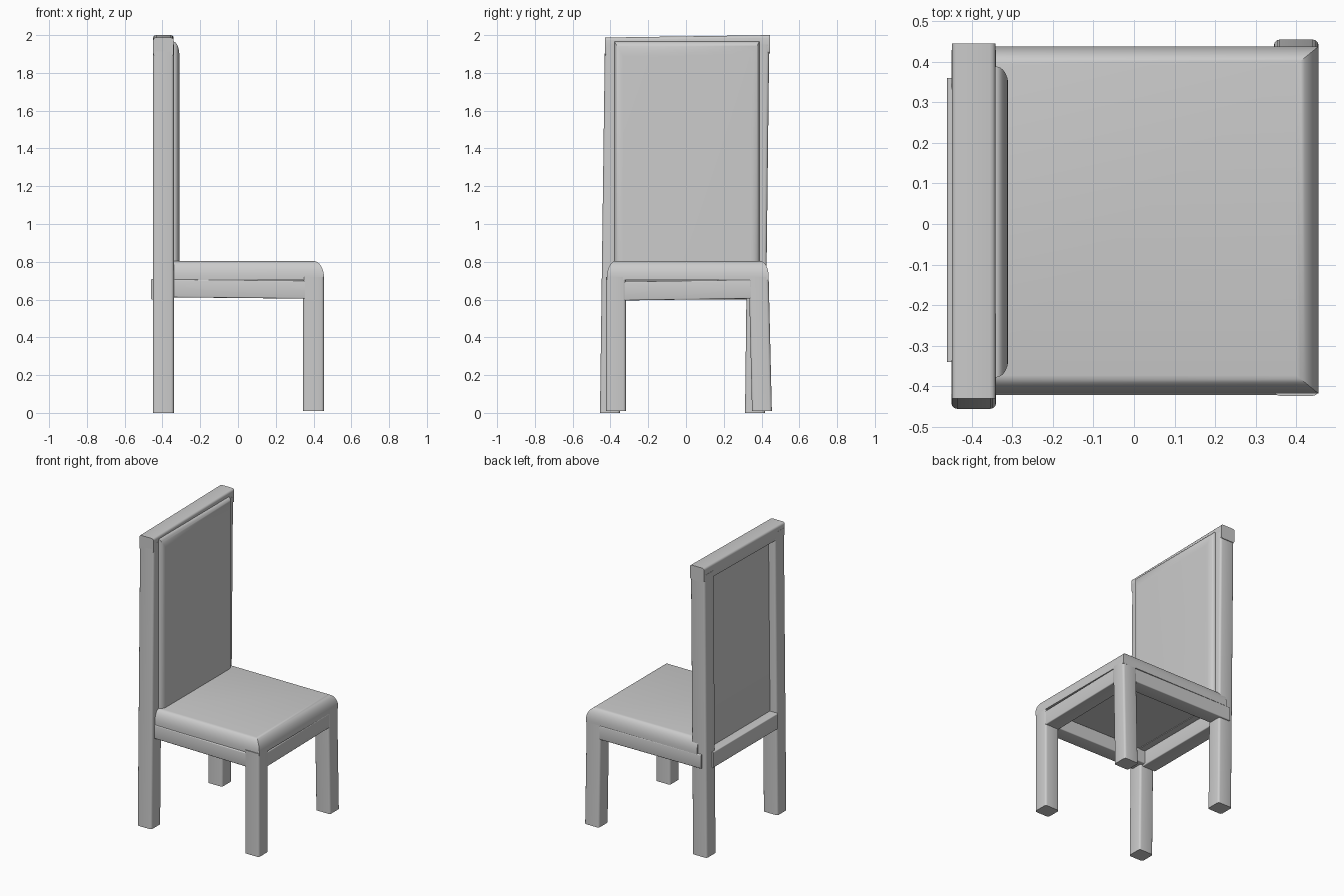
import bpy, bmesh, math
from mathutils import Vector

if "Cube" in bpy.data.objects:
    bpy.data.objects.remove(bpy.data.objects["Cube"])


def finish(name, bm, angle=35):
    bmesh.ops.recalc_face_normals(bm, faces=bm.faces)
    mesh = bpy.data.meshes.new(name)
    bm.to_mesh(mesh)
    bm.free()
    ob = bpy.data.objects.new(name, mesh)
    bpy.context.collection.objects.link(ob)
    bpy.ops.object.select_all(action='DESELECT')
    ob.select_set(True)
    bpy.context.view_layer.objects.active = ob
    bpy.ops.object.shade_smooth_by_angle(angle=math.radians(angle))
    return ob


def beam(name, start, end, size, axis, bevel=0.014):
    """Softened rectangular bar, sheared from start to end along an axis."""
    bm = bmesh.new()
    bmesh.ops.create_cube(bm, size=1)
    a, b = Vector(start), Vector(end)
    for v in bm.verts:
        p = a.lerp(b, v.co[axis] + 0.5)
        for i in range(3):
            if i != axis:
                p[i] += v.co[i] * size[i]
        v.co = p
    long_edges = [e for e in bm.edges
                  if abs((e.verts[0].co - e.verts[1].co)[axis]) > 0.2]
    bmesh.ops.bevel(bm, geom=long_edges, offset=bevel, segments=3,
                    profile=0.5, affect='EDGES')
    return finish(name, bm)


def cushion(name, lo, hi, depth, inset, to_point, steps=8):
    """Pillow: rectangular rings domed inwards; inset = (u0, u1, v0, v1)."""
    bm = bmesh.new()
    rings = []
    profile = [(0, 0)] + [(1 - math.cos(t), 0.15 + 0.85 * math.sin(t)) for t in
                          [math.pi / 2 * i / steps for i in range(steps + 1)]]
    for k, h in profile:
        u0, u1 = lo[0] + inset[0] * k, hi[0] - inset[1] * k
        v0, v1 = lo[1] + inset[2] * k, hi[1] - inset[3] * k
        rings.append([bm.verts.new(to_point(u, v, depth * h))
                      for u, v in ((u0, v0), (u1, v0), (u1, v1), (u0, v1))])
    for r, s in zip(rings, rings[1:]):
        for i in range(4):
            j = (i + 1) % 4
            bm.faces.new((r[i], r[j], s[j], s[i]))
    bm.faces.new(rings[0])
    bm.faces.new(rings[-1])
    return finish(name, bm)


# Legs: the back pair continue up as the posts of the backrest
leg = (0.11, 0.105, 0)
beam("back_post_left", (-0.395, -0.403, 0), (-0.395, -0.377, 1.95), leg, 2)
beam("back_post_right", (-0.395, 0.365, 0), (-0.395, 0.388, 1.95), leg, 2)
beam("front_leg_left", (0.40, -0.371, 0.01), (0.40, -0.371, 0.72), leg, 2)
beam("front_leg_right", (0.40, 0.402, 0.01), (0.40, 0.385, 0.72), leg, 2)

# Top rail, slightly out of level
beam("top_rail", (-0.395, -0.43, 1.938), (-0.395, 0.445, 1.951),
     (0.108, 0, 0.098), 1)

# Seat frame rails
beam("side_rail_left", (-0.42, -0.370, 0.66), (0.37, -0.370, 0.652),
     (0, 0.104, 0.095), 0, 0.006)
beam("side_rail_right", (-0.42, 0.385, 0.66), (0.37, 0.385, 0.655),
     (0, 0.104, 0.095), 0, 0.006)
beam("front_rail", (0.40, -0.34, 0.645), (0.40, 0.36, 0.655),
     (0.105, 0, 0.1), 1, 0.006)
beam("back_rail", (-0.408, -0.34, 0.655), (-0.408, 0.36, 0.655),
     (0.105, 0, 0.108), 1, 0.006)

# Seat cushion, rounded at the front and sides
cushion("seat_cushion", (-0.39, -0.418), (0.455, 0.438), 0.1,
        (0, 0.055, 0.045, 0.045), lambda u, v, w: (u, v, 0.704 + w))

# Padded backrest, flat behind and domed in front
cushion("back_cushion", (-0.378, 0.70), (0.388, 1.965), 0.035,
        (0.045, 0.045, 0, 0.08), lambda u, v, w: (-0.345 + w, u, v))
beam("back_panel", (-0.37, -0.35, 1.3), (-0.37, 0.36, 1.3),
     (0.06, 0, 1.2), 1, 0.002)
